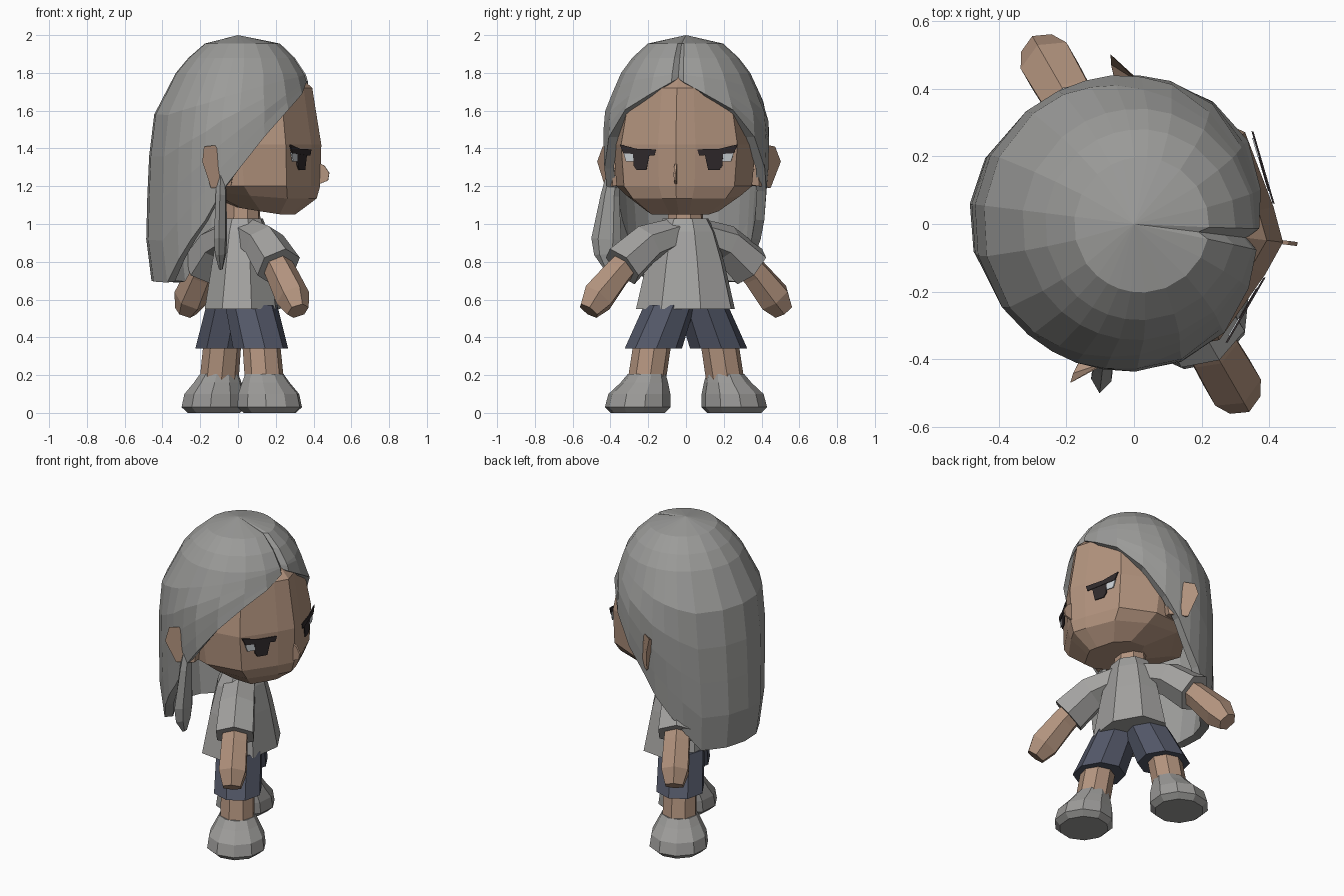
import bpy, bmesh, math
from mathutils import Vector, Matrix

if "Cube" in bpy.data.objects:
    bpy.data.objects.remove(bpy.data.objects["Cube"])

def material(name, rgb):
    m = bpy.data.materials.new(name)
    m.diffuse_color = (*rgb, 1)
    m.use_nodes = True
    m.node_tree.nodes["Principled BSDF"].inputs["Base Color"].default_value = m.diffuse_color
    return m

HAIR = material("hair grey", (.33, .33, .32))
SHIRT = material("shirt grey", (.37, .365, .355))
SHOE = material("shoe grey", (.33, .325, .315))
SKIN = material("skin tan", (.45, .295, .21))
NAVY = material("shorts navy", (.085, .095, .135))
DARK = material("eye dark", (.03, .023, .025))
WHITE = material("eye white", (.6, .63, .66))

# Head and torso face one way; the limbs are swung along another line
HEAD = Matrix.Rotation(math.radians(-7), 4, 'Z')
TORSO = Matrix.Translation((.025, -.003, 0)) @ HEAD
LIMBS = Matrix.Translation((.02, 0, 0)) @ Matrix.Rotation(math.radians(30), 4, 'Z')

def finish(name, bm, mat, frame, thick=0):
    bmesh.ops.remove_doubles(bm, verts=bm.verts, dist=.0005)
    bm.transform(frame)
    bmesh.ops.recalc_face_normals(bm, faces=bm.faces)
    me = bpy.data.meshes.new(name)
    bm.to_mesh(me)
    bm.free()
    me.materials.append(mat)
    ob = bpy.data.objects.new(name, me)
    bpy.context.collection.objects.link(ob)
    if thick:
        mod = ob.modifiers.new("thickness", 'SOLIDIFY')
        mod.thickness, mod.offset = thick, -1
    return ob

def loft(name, rings, mat, frame, cap=True, thick=0):
    bm = bmesh.new()
    vs = [[bm.verts.new(p) for p in r] for r in rings]
    n = len(rings[0])
    for a, b in zip(vs, vs[1:]):
        for i in range(n):
            bm.faces.new((a[i], a[(i + 1) % n], b[(i + 1) % n], b[i]))
    if cap:
        bm.faces.new(vs[0])
        bm.faces.new(vs[-1])
    return finish(name, bm, mat, frame, thick)

def tube(name, path, mat, frame, n=8, side=1, x0=0, level=False):
    """path: (y, z, depth radius along x, radius across) in the y-z plane"""
    rings = []
    for k, (y, z, rx, ra) in enumerate(path):
        a, b = path[max(k - 1, 0)], path[min(k + 1, len(path) - 1)]
        d = Vector((0, 1)) if level else Vector((b[0] - a[0], b[1] - a[1])).normalized()
        ring = []
        for i in range(n):
            t = (i + .5) * math.tau / n
            c, s = math.cos(t) * rx, math.sin(t) * ra
            ring.append((x0 + c, side * (y + s * d.y), z - s * d.x))
        rings.append(ring)
    return loft(name, rings, mat, frame)

def interp(table, v):
    for (a, p), (b, q) in zip(table, table[1:]):
        if v <= b:
            return p + (q - p) * (max(v, a) - a) / (b - a)
    return table[-1][1]

# Skull and face: one wedge-fronted section scaled at several heights; jaw rises backwards
half = [(.44, 0), (.40, .10), (.29, .31), (.06, .38), (-.2, .33), (-.36, 0)]
section = half + [(x, -y) for x, y in half[-2:0:-1]]
levels = [(1.05, .42, .5, .12, .16), (1.135, .84, .8, .05, .1), (1.2, .95, .95, .02, 0),
          (1.42, 1.01, 1, 0, 0), (1.72, .9, .85, 0, 0), (1.85, .58, .6, 0, 0)]
loft("head", [[(x * sx + ox, y * sy, z + tilt * max(0, .25 - x * sx - ox)) for x, y in section]
              for z, sx, sy, ox, tilt in levels], SKIN, HEAD)

# Hair: dome whose lower edge follows the hairline, then falls long at the back
radius = [(.69, .44), (.9, .47), (1.3, .46), (1.45, .445), (1.6, .43), (1.79, .35),
          (1.89, .275), (1.955, .2), (2, 0)]
edge = [(0, 1.77), (40, 1.62), (60, 1.48), (75, 1.34), (90, 1.2), (103, 1.02),
        (112, .93), (122, .83), (138, .69), (180, .7)]
shift = [(1.5, -.02), (1.65, -.01), (1.79, .01), (1.95, .025), (2, 0)]
squeeze = [(.9, .86), (1.2, .92), (1.5, 1)]
angles = [0, 5, 22, 42, 62, 80, 92, 103, 113, 124, 138, 160]
angles = angles + [180] + [-a for a in angles[:0:-1]]
rows = []
for k in range(9):
    row = []
    for a in angles:
        low = interp(edge, abs(a))
        z = (2, 1.955, 1.88)[k] if k < 3 else 1.8 + (low - 1.8) * (k - 3) / 5
        r = interp(radius, z) - (.03 if a == 0 and k else 0)  # parting groove
        t = math.radians(a)
        row.append((interp(shift, z) + r * math.cos(t),
                    r * math.sin(t) * interp(squeeze, z), z))
    rows.append(row)
loft("hair", rows, HAIR, HEAD, cap=False, thick=.05)

# Loose lock behind one ear
tube("side_lock", [(-.38, 1.33, .02, .03), (-.41, 1.15, .03, .05), (-.43, .92, .035, .08),
                   (-.43, .84, .03, .065), (-.42, .76, .01, .02)],
     HAIR, HEAD, n=6, x0=-.04)

def prism(name, pts, mat, thick, axis):
    """Thin plate from 3D points, extruded evenly along an axis"""
    off = Vector(axis) * thick / 2
    loft(name, [[Vector(p) - off for p in pts], [Vector(p) + off for p in pts]], mat, HEAD)

# Nose: slim fin
prism("nose", [(.41, 0, 1.33), (.46, 0, 1.31), (.487, 0, 1.27), (.48, 0, 1.23), (.43, 0, 1.21)],
      SKIN, .012, (0, 1, 0))

# Eyes and ears
eye_parts = [
    ("eyelid", DARK, .005, [(.11, 1.395), (.22, 1.398), (.315, 1.422), (.295, 1.375), (.12, 1.362)]),
    ("iris", DARK, .002, [(.145, 1.38), (.24, 1.38), (.237, 1.31), (.22, 1.285), (.165, 1.285)]),
    ("eye_white", WHITE, .001, [(.24, 1.38), (.295, 1.38), (.28, 1.33), (.238, 1.33)])]
ear = [(-.125, .46, 1.41), (-.04, .42, 1.42), (.03, .39, 1.3), (.01, .39, 1.2),
       (-.09, .44, 1.19), (-.13, .49, 1.33)]
for s, tag in ((1, "left"), (-1, "right")):
    for name, mat, off, pts in eye_parts:
        prism(f"{tag}_{name}", [(.402 + off - .43 * (y - .1), s * y, z) for y, z in pts],
              mat, .006, (1, 0, 0))
    base = [(-.03 + .6 * (x + .05), s * .33, 1.27 + .6 * (z - 1.3)) for x, y, z in ear]
    loft(f"{tag}_ear", [base, [(x, s * y, z) for x, y, z in ear]], SKIN, HEAD)

# Neck and shirt body
tube("neck", [(0, .98, .1, .1), (0, 1.14, .09, .09)], SKIN, TORSO)
tube("shirt", [(0, .55, .205, .275), (0, .8, .165, .215), (0, .96, .135, .165),
               (0, 1.03, .11, .125)], SHIRT, TORSO)

# Limbs, mirrored across the body
for s, tag in ((1, "left"), (-1, "right")):
    tube(f"{tag}_sleeve", [(.06, .95, .1, .085), (.24, .895, .115, .105), (.39, .775, .125, .12)],
         SHIRT, LIMBS, n=6, side=s)
    tube(f"{tag}_arm", [(.28, .87, .075, .07), (.42, .74, .085, .08), (.54, .61, .09, .095),
                        (.595, .54, .06, .06)], SKIN, LIMBS, n=6, side=s)
    tube(f"{tag}_shorts", [(.1, .57, .14, .135), (.2, .34, .145, .155)],
         NAVY, LIMBS, side=s, level=True)
    tube(f"{tag}_leg", [(.2, .4, .1, .1), (.24, .17, .105, .1)], SKIN, LIMBS, side=s)
    # Shoe with the toe turned outwards, stacked as level rings
    shoe = [(0, .295, .14, .145), (.03, .295, .175, .175), (.1, .285, .165, .165),
            (.16, .255, .13, .125), (.205, .24, .105, .1)]
    tube(f"{tag}_shoe", [(y, z, rx, ry) for z, y, rx, ry in shoe], SHOE, LIMBS,
         n=10, side=s, level=True)
